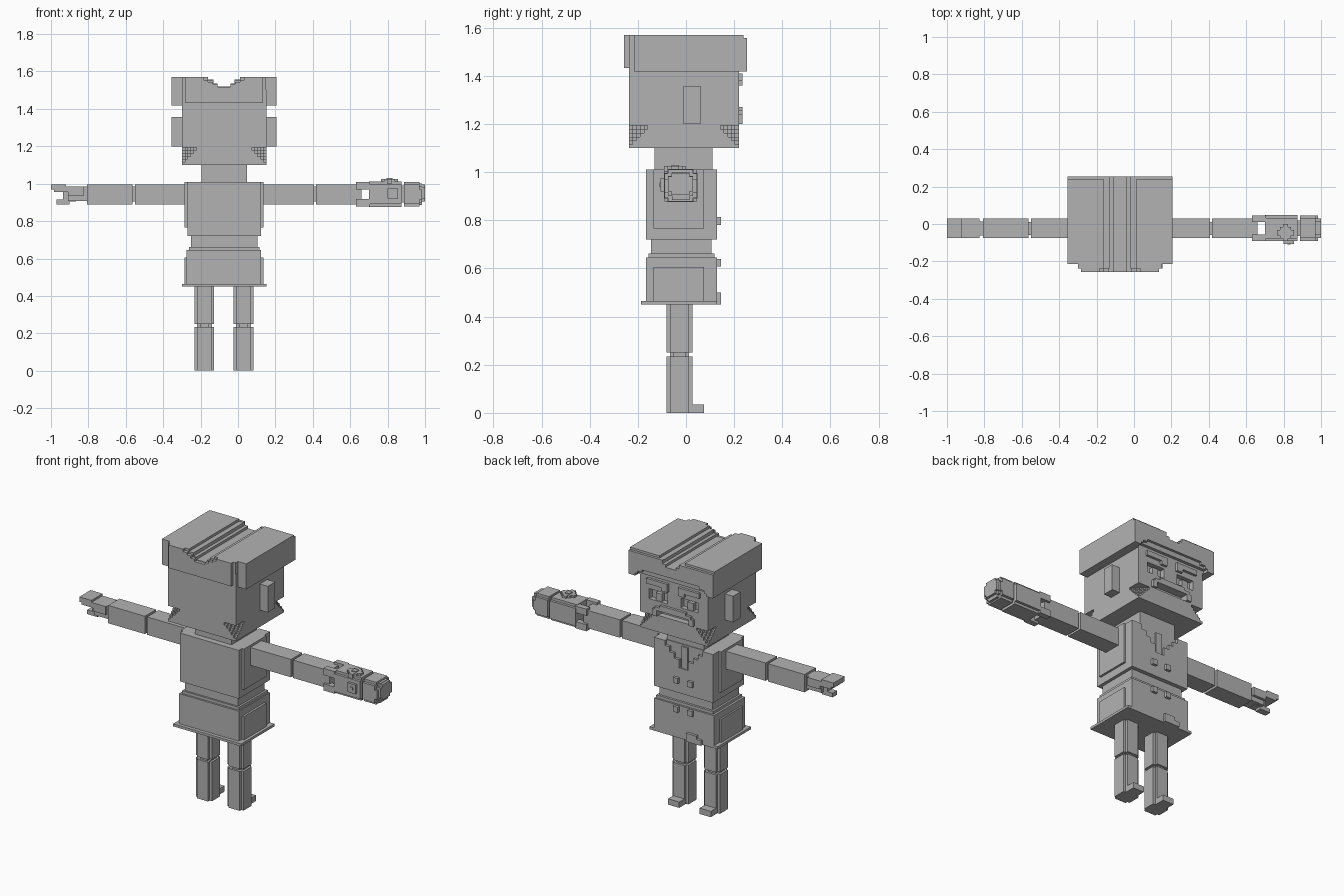
import bpy, bmesh
from mathutils import Vector

V = 0.0155          # block step used for all staircase details
CX = -0.075         # centre line of the body

grey = bpy.data.materials.new("plain grey")
grey.diffuse_color = (0.45, 0.45, 0.45, 1)


def prism(bm, pts, axis, lo, hi):
    """Extrude a 2D outline along an axis (outline uses the other two axes in order)."""
    def place(p, t):
        c = list(p)
        c.insert("xyz".index(axis), t)
        return Vector(c)
    a = [bm.verts.new(place(p, lo)) for p in pts]
    b = [bm.verts.new(place(p, hi)) for p in pts]
    n = len(pts)
    bm.faces.new(a)
    bm.faces.new(b[::-1])
    for i in range(n):
        bm.faces.new((a[i], b[i], b[(i + 1) % n], a[(i + 1) % n]))


def stepped(u0, u1, v0, v1, n=0, s=V):
    """Rectangle outline whose corners are cut into n stairs."""
    def corner(u, v, du, dv):
        pts = [(u + du * n * s, v)]
        for i in range(n):
            pts.append((u + du * (n - i) * s, v + dv * (i + 1) * s))
            pts.append((u + du * (n - i - 1) * s, v + dv * (i + 1) * s))
        return pts
    return (corner(u0, v0, 1, 1)[::-1] + corner(u1, v0, -1, 1)
            + corner(u1, v1, -1, -1)[::-1] + corner(u0, v1, 1, -1))


def part(name, *prisms):
    bm = bmesh.new()
    for p in prisms:
        prism(bm, *p)
    bmesh.ops.remove_doubles(bm, verts=bm.verts, dist=1e-6) if len(prisms) == 1 else None
    bmesh.ops.recalc_face_normals(bm, faces=bm.faces)
    me = bpy.data.meshes.new(name)
    bm.to_mesh(me)
    bm.free()
    me.materials.append(grey)
    ob = bpy.data.objects.new(name, me)
    bpy.context.collection.objects.link(ob)
    return ob


def box(x0, x1, y0, y1, z0, z1):
    return ([(x0, y0), (x1, y0), (x1, y1), (x0, y1)], "z", z0, z1)


# Head with staircase corners at the jaw
skull = part("head", box(-0.30, 0.152, -0.237, 0.22, 1.193, 1.50))
part("jaw", *[(stepped(-0.30, 0.152, -0.237, 0.22, n), "z", 1.193 - V * (5 - n + 1), 1.193 - V * (5 - n))
              for n in range(5, -1, -1)])

# Recessed eyes and mouth
cutter = part("face_cutter",
              box(-0.03, 0.09, 0.19, 0.3, 1.285, 1.345),
              box(-0.235, -0.12, 0.19, 0.3, 1.285, 1.345),
              box(-0.18, 0.03, 0.185, 0.3, 1.2, 1.235))
cutter.hide_render = True
cutter.hide_viewport = True
cut = skull.modifiers.new("face", "BOOLEAN")
cut.object = cutter
cut.solver = "EXACT"

# Pupils, brows and moustache
for side, name in ((1, "right"), (-1, "left")):
    c = CX + side * 0.105
    part(name + "_pupil", box(c - 0.02, c + 0.02, 0.18, 0.215, 1.285, 1.33))
    part(name + "_brow", box(c - 0.07, c + 0.07, 0.21, 0.235, 1.38, 1.41),
         box(c - side * 0.05 - 0.02, c - side * 0.05 + 0.02, 0.21, 0.235, 1.36, 1.39))
    part(name + "_ear", box(*sorted((CX + side * 0.22, CX + side * 0.28)), -0.01, 0.06, 1.20, 1.357))
part("moustache", box(-0.16, 0.01, 0.21, 0.235, 1.25, 1.27),
     box(-0.195, 0.045, 0.21, 0.235, 1.235, 1.255),
     box(-0.21, -0.18, 0.21, 0.235, 1.20, 1.24), box(0.03, 0.06, 0.21, 0.235, 1.20, 1.24))


# Hair: outline with a stepped parting on top and an optional arch underneath
def hair_outline(half, z0, z1, groove, arch=()):
    right = [(half, z0), (half, z1)]
    z = z1
    for w, depth in groove:
        right += [(w, z), (w, depth)]
        z = depth
    under, z = [], z0
    for w, height in arch:
        under += [(w, z), (w, height)]
        z = height
    right = under[::-1] + right
    return [(CX + x, z) for x, z in right] + [(CX - x, z) for x, z in right[::-1]]


narrow = [(0.085, 1.555), (0.055, 1.535), (0.035, 1.52)]
wide = [(0.11, 1.555), (0.085, 1.543), (0.06, 1.53), (0.035, 1.516)]
arch = [(0.235, 1.433), (0.22, 1.448), (0.19, 1.463)]
part("hair",
     (hair_outline(0.28, 1.417, 1.57, narrow), "y", -0.215, 0.22),
     (hair_outline(0.28, 1.417, 1.57, narrow, arch[:1]), "y", 0.22, 0.238),
     (hair_outline(0.28, 1.417, 1.557, narrow[1:], arch), "y", 0.238, 0.253),
     (hair_outline(0.225, 1.42, 1.57, narrow), "y", -0.237, -0.215),
     (hair_outline(0.208, 1.432, 1.57, wide), "y", -0.257, -0.237))

# Neck and torso
part("neck", box(-0.195, 0.048, -0.13, 0.11, 1.0, 1.11))
part("torso", box(-0.27, 0.122, -0.166, 0.114, 0.72, 1.01))
part("torso_sides", box(-0.285, 0.135, -0.135, 0.075, 0.765, 1.01))
part("waist", box(-0.25, 0.103, -0.145, 0.105, 0.62, 0.74))
part("waist_band", box(-0.262, 0.115, -0.155, 0.118, 0.64, 0.662))
part("hips", box(-0.275, 0.122, -0.166, 0.129, 0.455, 0.645))
part("hip_sides", box(-0.285, 0.135, -0.135, 0.075, 0.455, 0.605))
part("coat_hem", box(-0.30, 0.152, -0.187, 0.129, 0.45, 0.465))

# Coat front with a staircase lapel opening
lapel = [(-0.27, 0.72), (0.122, 0.72), (0.122, 1.01)]
for w, z0, z1 in ((0.125, 1.01, 0.98), (0.095, 0.98, 0.95), (0.065, 0.95, 0.92), (0.03, 0.92, 0.87)):
    lapel += [(CX + w, z0), (CX + w, z1)]
lapel += [(2 * CX - x, z) for x, z in lapel[:2:-1]] + [(-0.27, 1.01)]
part("coat_front", (lapel, "y", 0.11, 0.129))
part("tie", box(CX - 0.02, CX + 0.02, 0.11, 0.122, 0.86, 1.0))
part("coat_flap", box(-0.20, -0.10, 0.12, 0.145, 0.45, 0.48),
     box(-0.17, -0.10, 0.12, 0.145, 0.48, 0.50))
part("buttons", *[box(x - 0.016, x + 0.016, 0.12, 0.145, z, z + 0.033)
                  for x in (-0.03, -0.125) for z in (0.78, 0.607)])


# Arms: separate sleeves with thinner joints
def sleeves(name, *spans):
    lo, hi = min(s[0] for s in spans), max(s[1] for s in spans)
    part(name, *[box(a, b, -0.076, 0.03, 0.89, 0.997) for a, b in spans],
         box(lo, hi, -0.06, 0.012, 0.905, 0.985))


sleeves("right_arm", (0.12, 0.405), (0.418, 0.66))
sleeves("left_arm", (-0.27, -0.55), (-0.55, -0.27), (-0.808, -0.565))

# Bare hand with fingers and thumb
part("left_hand", box(-0.91, -0.8, -0.062, 0.014, 0.907, 0.985),
     box(-0.91, -0.825, -0.076, 0.03, 0.935, 0.985),
     box(-0.985, -0.88, -0.076, 0.03, 0.955, 0.985),
     box(-1.0, -0.92, -0.076, 0.03, 0.968, 0.997),
     box(-0.935, -0.865, -0.045, -0.005, 0.905, 0.955),
     box(-0.97, -0.90, -0.045, -0.005, 0.89, 0.915))

# Wrist device and mitten
part("wrist_device", (stepped(-0.092, 0.047, 0.875, 1.012, 1), "x", 0.70, 0.873),
     *[(stepped(y, y + 0.035, z, z + 0.04), "x", 0.63, 0.705)
       for y in (-0.09, 0.01) for z in (0.877, 0.97)])
part("device_dial", (stepped(0.765, 0.855, -0.092, 0.0, 2), "z", 1.0, 1.025),
     (stepped(0.795, 0.825, -0.06, -0.03), "z", 1.02, 1.03))
part("device_button", (stepped(0.80, 0.855, 0.92, 0.975), "y", -0.106, -0.085),
     (stepped(0.82, 0.837, 0.938, 0.957), "y", -0.11, -0.1))
part("right_hand", box(0.86, 0.9, -0.065, 0.02, 0.90, 0.99),
     (stepped(-0.09, 0.045, 0.877, 1.01, 1), "x", 0.888, 0.97),
     (stepped(-0.09, 0.045, 0.885, 1.0, 2), "x", 0.97, 0.985),
     (stepped(-0.075, 0.03, 0.905, 0.997, 1), "x", 0.985, 1.0))

# Legs with notched edges, thin knees and toes
for name, x in (("left", -0.18), ("right", 0.03)):
    def shaft(z0, z1, r=0.053):
        return (stepped(x - r, x + r, -0.027 - r, -0.027 + r, 1), "z", z0, z1)
    part(name + "_leg", shaft(0.25, 0.455), shaft(0.235, 0.25, 0.04), shaft(0.0, 0.235))
    part(name + "_toe", box(x - 0.037, x + 0.037, 0.0, 0.075, 0.0, 0.035))
